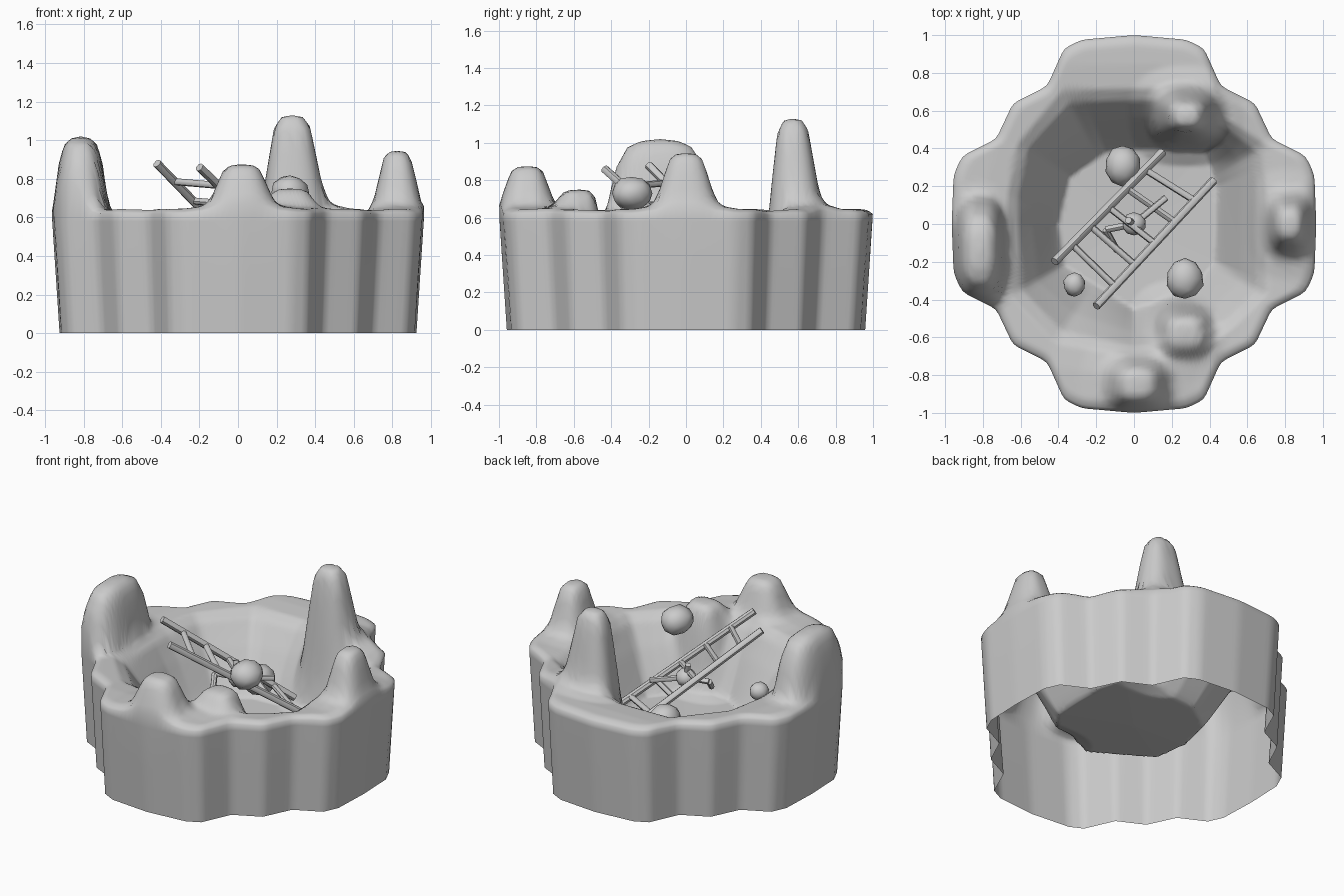
import bpy, bmesh, math, random
from mathutils import Vector

if "Cube" in bpy.data.objects:
    bpy.data.objects.remove(bpy.data.objects["Cube"])

random.seed(4)


def finish(bm, name, angle=45):
    bmesh.ops.recalc_face_normals(bm, faces=bm.faces)
    me = bpy.data.meshes.new(name)
    bm.to_mesh(me)
    bm.free()
    ob = bpy.data.objects.new(name, me)
    bpy.context.collection.objects.link(ob)
    bpy.ops.object.select_all(action='DESELECT')
    ob.select_set(True)
    bpy.context.view_layer.objects.active = ob
    bpy.ops.object.shade_smooth_by_angle(angle=math.radians(angle))
    return ob


def interp(table, u):
    for (a, fa), (b, fb) in zip(table, table[1:]):
        if u <= b:
            return fa + (fb - fa) * max(0, u - a) / (b - a)
    return table[-1][1]


def poly_radius(poly, x, y):
    # Distance from the centre to a polygon's edge along direction (x, y)
    for a, b in zip(poly, poly[1:] + poly[:1]):
        ca, cb = a[0] * y - a[1] * x, x * b[1] - y * b[0]
        if ca >= 0 and cb >= 0 and ca + cb > 0:
            return (a[0] * b[1] - a[1] * b[0]) * math.hypot(x, y) / (ca + cb)
    return 1.0


# Stepped plan outline: one quadrant mirrored to four
quad = [(0.965, 0.0), (0.955, 0.26), (0.91, 0.36), (0.73, 0.45), (0.64, 0.64),
        (0.46, 0.73), (0.37, 0.93), (0.28, 0.975), (0.0, 1.0)]
half = quad + [(-x, y) for x, y in quad[-2::-1]]
loop = half + [(x, -y) for x, y in half[-2:0:-1]]
base = []
for a, b in zip(loop, loop[1:] + loop[:1]):
    a, b = Vector(a), Vector(b)
    n = max(2, round((b - a).length / 0.032))
    base += [a.lerp(b, i / n) for i in range(n)]
# Top corners are softer than the foot
n = len(base)
outline = [(base[i - 1] + 2 * p + base[(i + 1) % n]) / 4 for i, p in enumerate(base)]

# Rock spires: centre, half widths, top height, profile
cone = [(0, 1), (.3, .98), (.5, .88), (.88, .17), (1.12, .05), (1.6, 0)]
block = [(0, 1), (.35, .97), (.6, .88), (.8, .6), (1.0, .04), (1.2, 0)]
spires = [(-0.815, -0.14, .145, .29, 1.02, block),
          (0.825, 0.0, .14, .18, 0.945, cone),
          (0.28, 0.57, .19, .165, 1.13, cone),
          (0.02, -0.85, .19, .17, 0.875, cone),
          (0.27, -0.57, .19, .17, 0.75, cone)]
# Irregular pit: floor and rim polygons, slope between them
floor = [(.43, -.2), (.44, .2), (.38, .38), (.1, .40), (-.15, .38), (-.34, .25),
         (-.40, 0), (-.37, -.22), (0, -.45), (.3, -.37)]
rim = [(.70, -.38), (.70, .42), (.45, .58), (.12, .72), (-.38, .71), (-.62, .42),
       (-.67, .15), (-.65, -.38), (-.42, -.63), (0, -.70), (.42, -.64)]
slope = [(0, .205), (.12, .26), (.5, .46), (.8, .595), (1, .635), (1.4, .645)]


def height(x, y, s):
    r = math.hypot(x, y)
    rf, rr = poly_radius(floor, x, y), poly_radius(rim, x, y)
    z = interp(slope, (r - rf) / (rr - rf)) if r > rf else .19 + .015 * r / rf
    z -= .025 * max(0, (s - .94) / .06) ** 2
    for cx, cy, rx, ry, top, prof in spires:
        u = (abs((x - cx) / rx) ** 2.7 + abs((y - cy) / ry) ** 2.7) ** (1 / 2.7)
        z += (top - z) * interp(prof, u)
    return z


# Terrain sheet with outer skirt, open underneath
bm = bmesh.new()
RINGS = 60
rings = []
for k in (0.0, 0.5, 0.95):
    sc = 0.958 + 0.042 * k
    rings.append([bm.verts.new((*(p.lerp(q, k) * sc), .61 * k)) for p, q in zip(base, outline)])
for i in range(RINGS):
    s = 1 - i / RINGS
    rings.append([bm.verts.new((p.x * s, p.y * s, height(p.x * s, p.y * s, s))) for p in outline])
for lo, hi in zip(rings, rings[1:]):
    for i in range(n):
        j = (i + 1) % n
        bm.faces.new((lo[i], lo[j], hi[j], hi[i]))
bm.faces.new(rings[-1])
finish(bm, "rock_terrain", 75)


# Boulders, slightly irregular
def boulder(name, loc, size):
    b = bmesh.new()
    bmesh.ops.create_icosphere(b, subdivisions=2, radius=1)
    for v in b.verts:
        v.co *= random.uniform(.94, 1.04)
        v.co = Vector(c * d for c, d in zip(v.co, size)) + Vector(loc)
    finish(b, name, 40)


boulder("boulder_back", (-0.06, 0.31, .38), (.095, .11, .10))
boulder("boulder_high", (0.27, -0.29, .73), (.10, .112, .09))
boulder("boulder_small", (-0.315, -0.32, .40), (.06, .065, .06))


# Rods for the ladder and figure
def rod(b, p, q, r, sides=8):
    p, q = Vector(p), Vector(q)
    m = (q - p).to_track_quat('Z', 'Y').to_matrix().to_4x4()
    m.translation = (p + q) / 2
    bmesh.ops.create_cone(b, cap_ends=True, segments=sides, radius1=r, radius2=r,
                          depth=(q - p).length, matrix=m)


# Ladder leaning into the pit
bm = bmesh.new()
rails = [(Vector((-0.42, -0.20, .88)), Vector((0.15, 0.38, .29))),
         (Vector((-0.20, -0.435, .86)), Vector((0.42, 0.23, .27)))]
for a, b in rails:
    rod(bm, a, b, .023)
for t in (.16, .33, .50, .67, .84):
    rod(bm, rails[0][0].lerp(rails[0][1], t), rails[1][0].lerp(rails[1][1], t), .018)
finish(bm, "ladder")

# Small knot with twig limbs caught on the ladder
boulder("knot", (0, 0, .53), (.062, .062, .06))
bm = bmesh.new()
for p, q in [((0, 0, .53), (.17, .14, .52)), ((0, 0, .53), (-.15, -.03, .53)),
             ((-.15, -.03, .53), (-.09, -.14, .44)), ((0, 0, .53), (-.03, .02, .63))]:
    rod(bm, p, q, .018)
finish(bm, "twig_limbs")
